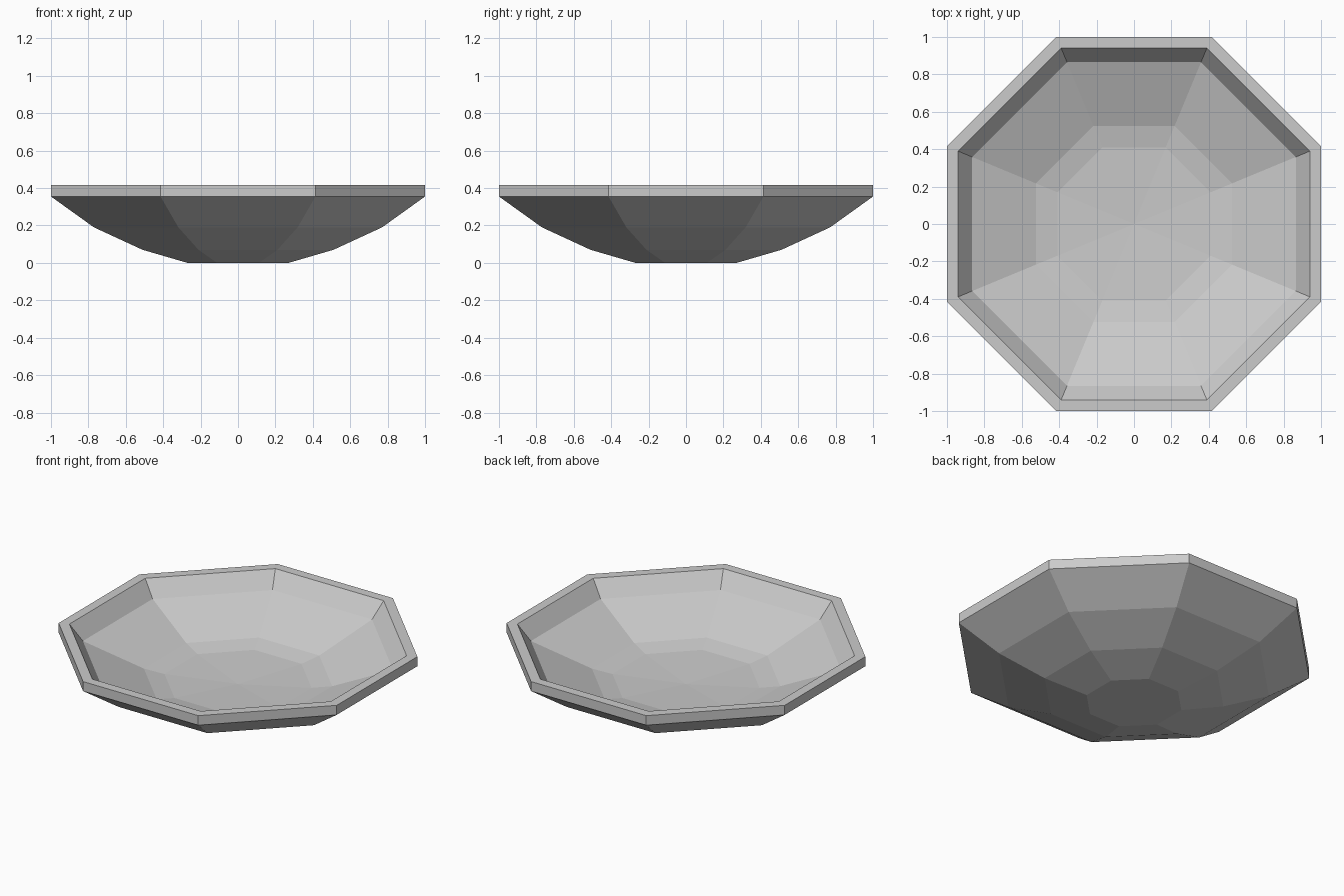
import bpy, bmesh
from math import cos, sin, pi

if "Cube" in bpy.data.objects:
    bpy.data.objects.remove(bpy.data.objects["Cube"])

SIDES = 8
# profile as (flat-to-centre distance, height), from underside to inside floor
PROFILE = [(0.27, 0), (0.51, 0.07), (0.77, 0.19), (1.0, 0.355), (1.0, 0.417),
           (0.94, 0.417), (0.865, 0.315), (0.525, 0.173), (0.41, 0.15)]
FLOOR_CENTRE = 0.13

bm = bmesh.new()


def ring(apothem, z):
    r = apothem / cos(pi / SIDES)
    return [bm.verts.new((r * cos((i + 0.5) * 2 * pi / SIDES),
                          r * sin((i + 0.5) * 2 * pi / SIDES), z))
            for i in range(SIDES)]


# faceted walls and rim
rings = [ring(a, z) for a, z in PROFILE]
for lo, hi in zip(rings, rings[1:]):
    for i in range(SIDES):
        j = (i + 1) % SIDES
        bm.faces.new((lo[i], lo[j], hi[j], hi[i]))

# flat foot
bm.faces.new(rings[0][::-1])

# shallow dished floor
centre = bm.verts.new((0, 0, FLOOR_CENTRE))
for i in range(SIDES):
    bm.faces.new((rings[-1][i], rings[-1][(i + 1) % SIDES], centre))

bmesh.ops.recalc_face_normals(bm, faces=bm.faces)
mesh = bpy.data.meshes.new("bowl")
bm.to_mesh(mesh)
bm.free()
bowl = bpy.data.objects.new("bowl", mesh)
bpy.context.collection.objects.link(bowl)
